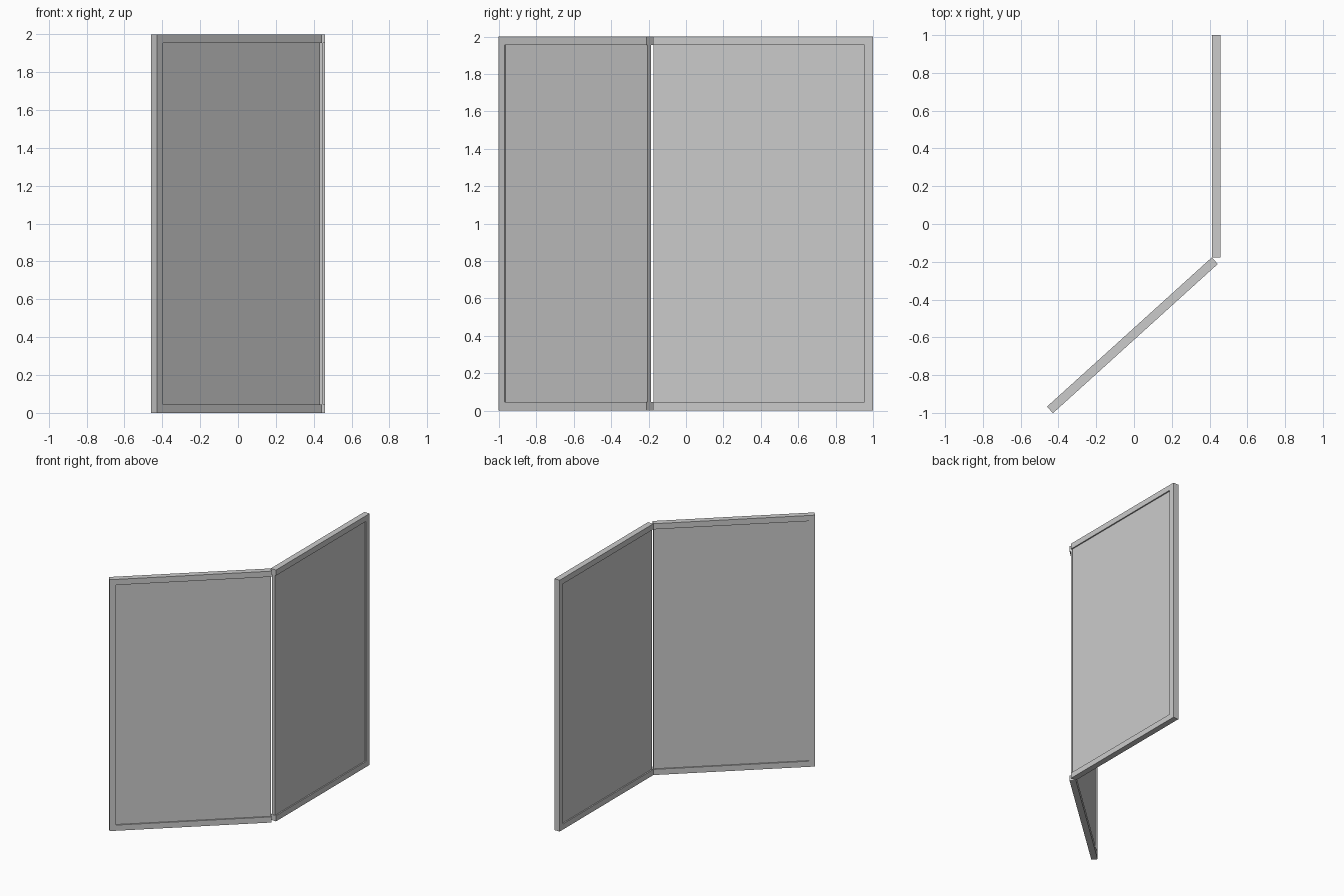
import bpy, bmesh
from math import radians
from mathutils import Matrix

if "Cube" in bpy.data.objects:
    bpy.data.objects.remove(bpy.data.objects["Cube"])

T, W, L, H = 0.047, 0.045, 1.177, 2.0   # thickness, frame width, panel length, height
GAP = 0.01                              # recess of the infill on each side
PIVOT = (0.412, -0.177)                 # shared corner where the two leaves meet


def prism_from_outline(name, pts, y0, y1, matrix):
    # extrude an upright x/z outline through the leaf thickness
    bm = bmesh.new()
    face = bm.faces.new([bm.verts.new((x, y0, z)) for x, z in pts])
    ext = bmesh.ops.extrude_face_region(bm, geom=[face])
    moved = [v for v in ext["geom"] if isinstance(v, bmesh.types.BMVert)]
    bmesh.ops.translate(bm, verts=moved, vec=(0, y1 - y0, 0))
    bmesh.ops.recalc_face_normals(bm, faces=bm.faces[:])
    bm.transform(matrix)
    bmesh.ops.recalc_face_normals(bm, faces=bm.faces[:])
    me = bpy.data.meshes.new(name)
    bm.to_mesh(me)
    bm.free()
    ob = bpy.data.objects.new(name, me)
    bpy.context.collection.objects.link(ob)
    return ob


def leaf(name, angle, side):
    # local x runs away from the hinge, thickness goes to +/- y
    m = Matrix.Translation((*PIVOT, 0)) @ Matrix.Rotation(radians(angle), 4, "Z")
    # three-sided frame, open towards the hinge
    frame = [(0, 0), (L, 0), (L, H), (0, H), (0, H - W),
             (L - W, H - W), (L - W, W), (0, W)]
    prism_from_outline(name + "_frame", frame, 0, side * T, m)
    # thin infill sheet set into the frame
    infill = [(0.004, W), (L - W, W), (L - W, H - W), (0.004, H - W)]
    prism_from_outline(name + "_infill", infill, side * GAP, side * (T - GAP), m)


leaf("back_leaf", 90, -1)
leaf("front_leaf", 180 + 42.15, 1)
